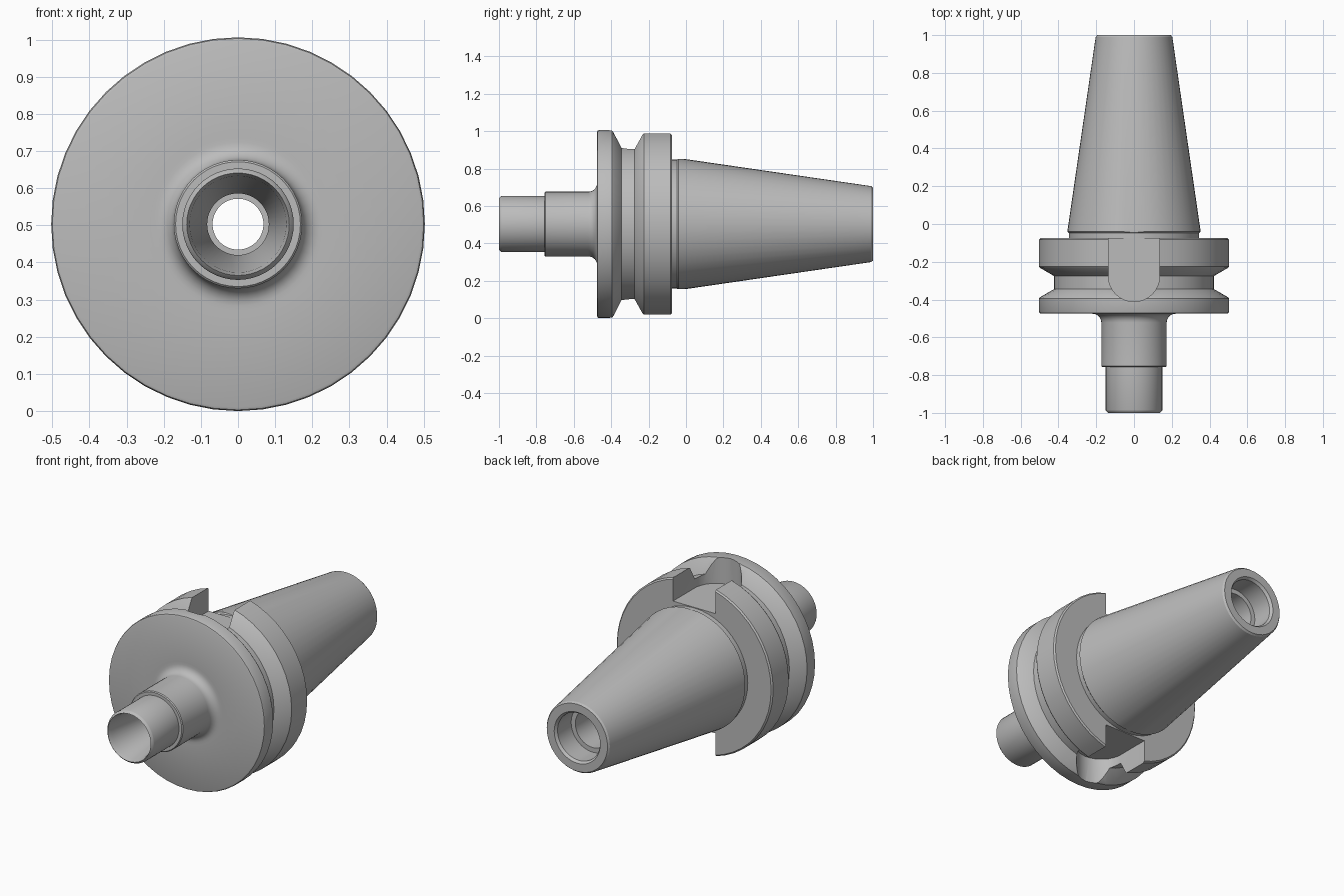
import bpy, bmesh, math
from mathutils import Matrix, Vector

if "Cube" in bpy.data.objects:
    bpy.data.objects.remove(bpy.data.objects["Cube"], do_unlink=True)

AXIS_Z = 0.503
SEGMENTS = 48

steel = bpy.data.materials.new("steel_grey")
steel.use_nodes = True
GREY = (0.5, 0.5, 0.5, 1)
steel.diffuse_color = GREY
steel.node_tree.nodes["Principled BSDF"].inputs["Base Color"].default_value = GREY


def make_object(name, bm):
    mesh = bpy.data.meshes.new(name)
    bmesh.ops.recalc_face_normals(bm, faces=bm.faces)
    bm.to_mesh(mesh)
    bm.free()
    mesh.materials.append(steel)
    obj = bpy.data.objects.new(name, mesh)
    bpy.context.collection.objects.link(obj)
    return obj


def lathe(name, profile):
    """Revolve a closed (y, radius) profile about the tool axis."""
    bm = bmesh.new()
    verts = [bm.verts.new((0, y, AXIS_Z + r)) for y, r in profile]
    edges = [bm.edges.new((a, b)) for a, b in zip(verts, verts[1:] + verts[:1])]
    bmesh.ops.spin(bm, geom=verts + edges, cent=(0, 0, AXIS_Z), axis=(0, 1, 0),
                   angle=math.tau, steps=SEGMENTS, use_merge=True)
    bmesh.ops.remove_doubles(bm, verts=bm.verts, dist=0.0001)
    return make_object(name, bm)


def slot_cutter(side):
    """Round-ended drive slot prism, above (1) or below (-1) the axis."""
    half, end_y, floor = 0.136, -0.275, 0.348
    outline = [(half, 0.0)]
    for i in range(17):
        a = -math.pi * i / 16
        outline.append((half * math.cos(a), end_y + half * math.sin(a)))
    outline.append((-half, 0.0))
    bm = bmesh.new()
    base = AXIS_Z + side * floor
    face = bm.faces.new([bm.verts.new((x, y, base)) for x, y in outline])
    ext = bmesh.ops.extrude_face_region(bm, geom=[face])
    top = [g for g in ext["geom"] if isinstance(g, bmesh.types.BMVert)]
    bmesh.ops.translate(bm, verts=top, vec=Vector((0, 0, side * 0.3)))
    cutter = make_object("slot_cutter", bm)
    cutter.hide_render = True
    return cutter


# Nose, with a fillet into the flange face
nose = [(-1.0, 0.138), (-0.99, 0.148), (-0.985, 0.15), (-0.757, 0.15),
        (-0.757, 0.168), (-0.752, 0.173)]
fillet = [(-0.522 + 0.047 * math.sin(a), 0.22 - 0.047 * math.cos(a))
          for a in (math.pi / 2 * i / 6 for i in range(7))]
# Grooved flange
flange = [(-0.475, 0.235), (-0.475, 0.493), (-0.472, 0.5), (-0.465, 0.503),
          (-0.395, 0.503), (-0.388, 0.498), (-0.345, 0.424), (-0.275, 0.424),
          (-0.232, 0.498), (-0.225, 0.503), (-0.083, 0.503), (-0.075, 0.495)]
# Neck and long taper
taper = [(-0.075, 0.345), (-0.048, 0.345), (-0.04, 0.353),
         (0.99, 0.203), (1.0, 0.195)]
# Stepped rear bore, through hole and conical front socket
bore = [(1.0, 0.148), (0.985, 0.137), (0.86, 0.137), (0.86, 0.11),
        (0.55, 0.11), (0.51, 0.0685), (-0.5, 0.0685), (-0.5, 0.083),
        (-0.6, 0.083), (-0.975, 0.13)]

holder = lathe("tool_holder", nose + fillet + flange + taper + bore)

# Cut the two opposite drive slots
bpy.context.view_layer.objects.active = holder
holder.select_set(True)
for side in (1, -1):
    cutter = slot_cutter(side)
    mod = holder.modifiers.new("drive_slot", "BOOLEAN")
    mod.operation = "DIFFERENCE"
    mod.solver = "EXACT"
    mod.object = cutter
    bpy.ops.object.modifier_apply(modifier=mod.name)
    bpy.data.objects.remove(cutter, do_unlink=True)

bpy.ops.object.shade_smooth_by_angle(angle=math.radians(28))
